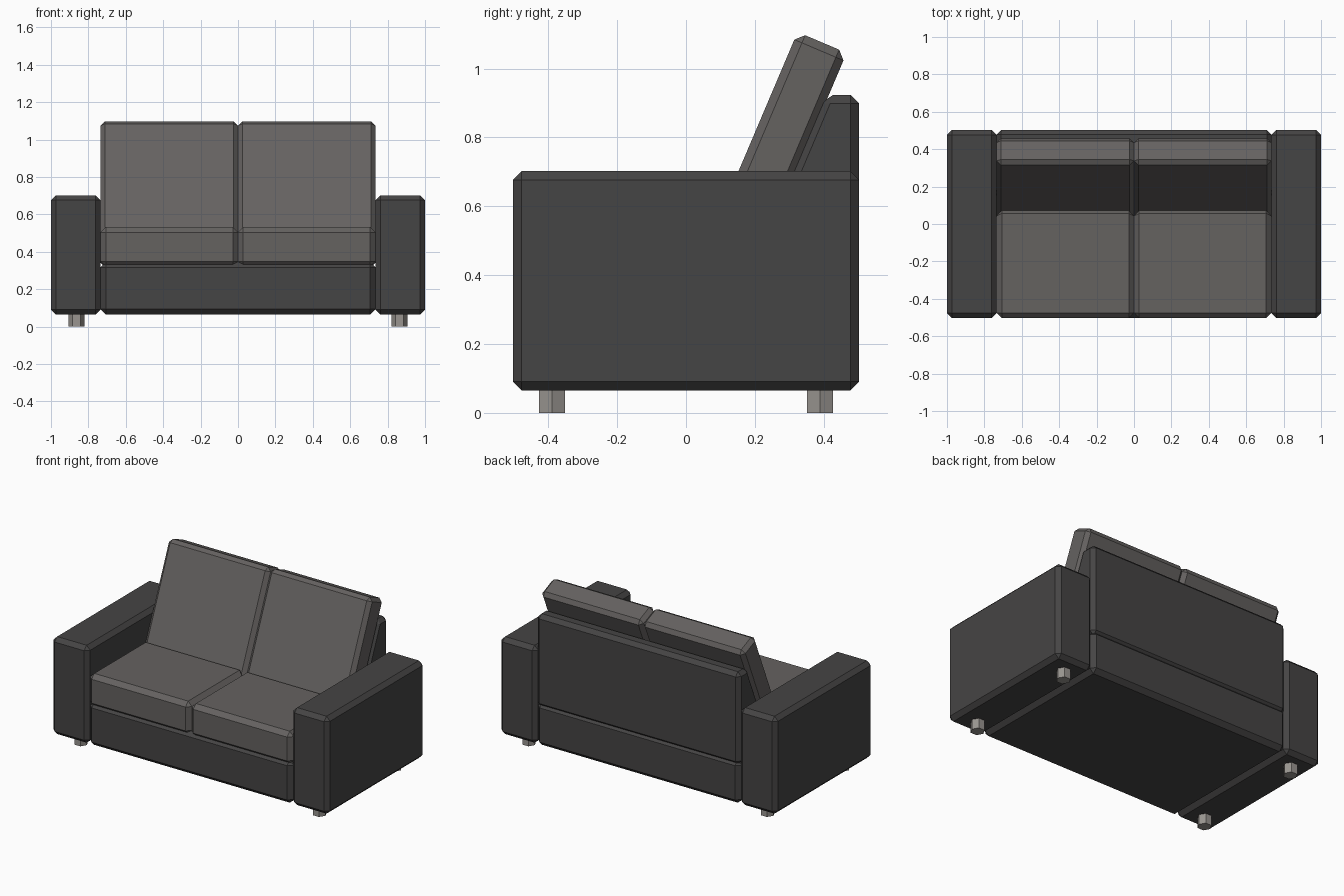
import bpy, bmesh, math
from mathutils import Vector

if "Cube" in bpy.data.objects:
    bpy.data.objects.remove(bpy.data.objects["Cube"])


def material(name, rgb):
    m = bpy.data.materials.new(name)
    m.diffuse_color = (*rgb, 1)
    m.use_nodes = True
    m.node_tree.nodes["Principled BSDF"].inputs["Base Color"].default_value = m.diffuse_color
    return m


DARK = material("dark upholstery", (0.06, 0.058, 0.058))
SOFT = material("cushion fabric", (0.13, 0.122, 0.118))
METAL = material("leg finish", (0.32, 0.30, 0.28))


def prism(name, points, sweep, mat, bevel=0.0):
    """Sweep a flat polygon along a vector, then chamfer its edges."""
    bm = bmesh.new()
    face = bm.faces.new([bm.verts.new(p) for p in points])
    out = bmesh.ops.extrude_face_region(bm, geom=[face])
    top = [g for g in out["geom"] if isinstance(g, bmesh.types.BMVert)]
    bmesh.ops.translate(bm, verts=top, vec=Vector(sweep))
    bmesh.ops.recalc_face_normals(bm, faces=bm.faces)
    mesh = bpy.data.meshes.new(name)
    bm.to_mesh(mesh)
    bm.free()
    mesh.materials.append(mat)
    ob = bpy.data.objects.new(name, mesh)
    bpy.context.collection.objects.link(ob)
    if bevel:
        mod = ob.modifiers.new("chamfer", "BEVEL")
        mod.width = bevel
        mod.segments = 1
        mod.limit_method = "ANGLE"
        mod.angle_limit = math.radians(30)
    return ob


def slab(name, x0, x1, profile, mat, bevel):
    """Side profile (y, z) swept from x0 to x1."""
    return prism(name, [(x0, y, z) for y, z in profile], (x1 - x0, 0, 0), mat, bevel)


def rect(y0, y1, z0, z1):
    return [(y0, z0), (y1, z0), (y1, z1), (y0, z1)]


D = 0.503   # half depth
W = 0.735   # half width between the arms

# Base and wedge-shaped backrest
slab("base", -W, W, rect(-D, D, 0.065, 0.345), DARK, 0.028)
slab("backrest", -W, W, [(D, 0.32), (D, 0.923), (0.402, 0.923), (0.146, 0.32)], DARK, 0.025)

# Leaning back cushion profile, measured from its top front corner
lean = math.radians(23)
across = Vector((math.cos(lean), -math.sin(lean))) * 0.155
down = Vector((-math.sin(lean), -math.cos(lean))) * 0.80
corner = Vector((0.324, 1.106))
cushion = [corner, corner + across, corner + across + down, corner + down]

# Hexagonal leg outline
hexagon = [(0.043 * math.cos(i * math.pi / 3), 0.043 * math.sin(i * math.pi / 3))
           for i in range(6)]

for side, s in (("left", -1), ("right", 1)):
    slab(side + "_arm", s * W, s * 1.0, rect(-D, D, 0.065, 0.702), DARK, 0.026)
    slab(side + "_seat_cushion", 0, s * W,
         [(-D, 0.32), (-D, 0.532), (0.085, 0.532), (-0.005, 0.32)], SOFT, 0.028)
    slab(side + "_back_cushion", 0, s * W, cushion, SOFT, 0.024)
    for end, y in (("front", -0.389), ("back", 0.389)):
        prism(f"{end}_{side}_leg", [(s * 0.863 + a, y + b, 0) for a, b in hexagon],
              (0, 0, 0.08), METAL)
